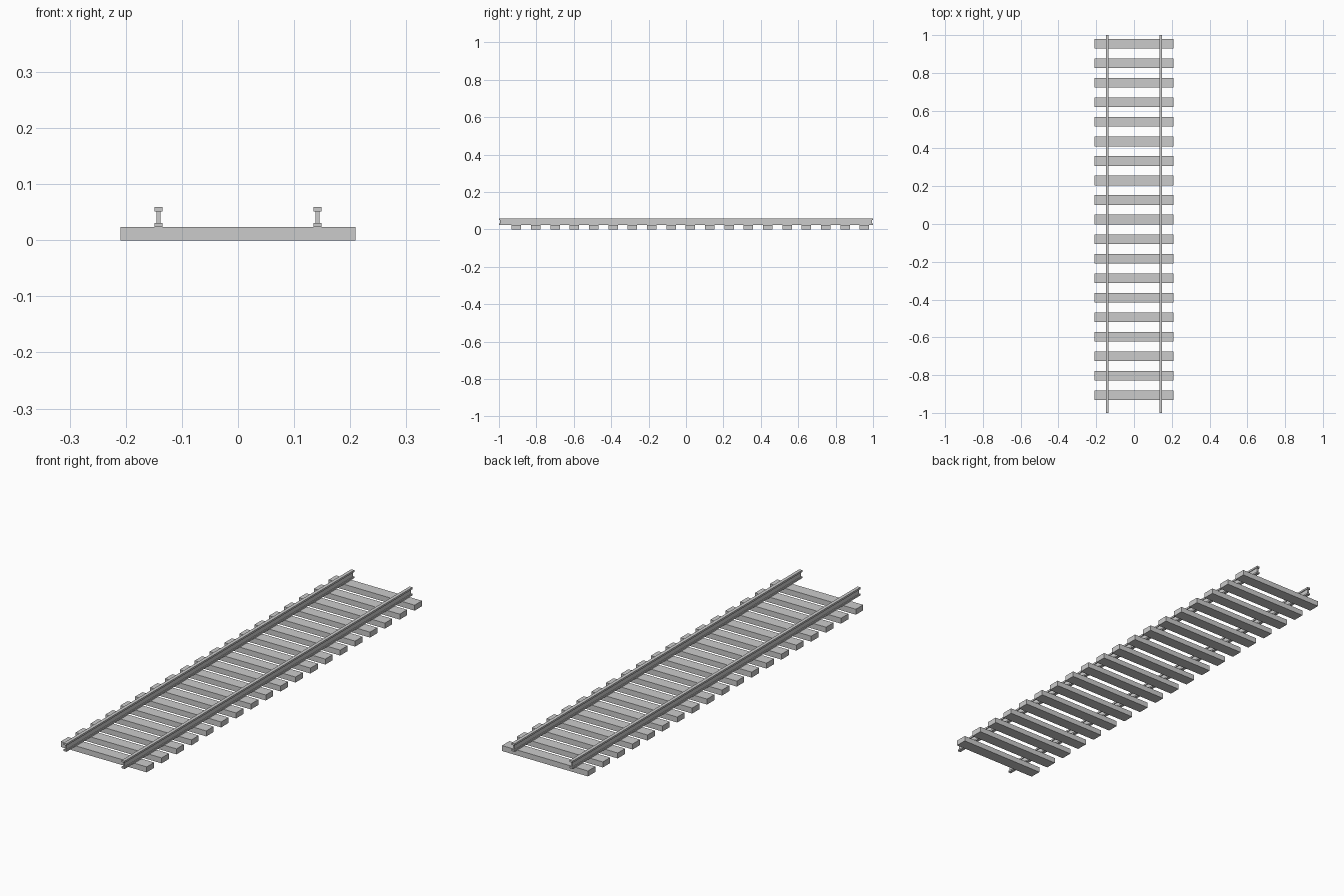
import bpy, bmesh
from mathutils import Matrix, Vector

if "Cube" in bpy.data.objects:
    bpy.data.objects.remove(bpy.data.objects["Cube"])


def add_boxes(name, boxes):
    """One object from a list of (centre, size) boxes."""
    bm = bmesh.new()
    for centre, size in boxes:
        bmesh.ops.create_cube(bm, size=1, matrix=Matrix.LocRotScale(Vector(centre), None, Vector(size)))
    mesh = bpy.data.meshes.new(name)
    bm.to_mesh(mesh)
    bm.free()
    obj = bpy.data.objects.new(name, mesh)
    bpy.context.collection.objects.link(obj)
    return obj


# Sleepers: evenly spaced crosswise beams
COUNT, FIRST, LAST = 19, -0.907, 0.954
SLEEPER_H = 0.024
for i in range(COUNT):
    y = FIRST + (LAST - FIRST) * i / (COUNT - 1)
    add_boxes(f"sleeper_{i + 1:02d}", [((0, y, SLEEPER_H / 2), (0.418, 0.051, SLEEPER_H))])

# Rails: foot, slightly shorter web, and head
for side, x in (("left", -0.1415), ("right", 0.1415)):
    add_boxes(f"{side}_rail", [
        ((x, 0, 0.0275), (0.0144, 2.0, 0.007)),
        ((x, 0, 0.0410), (0.0072, 1.99, 0.020)),
        ((x, 0, 0.0550), (0.0144, 2.0, 0.008)),
    ])
